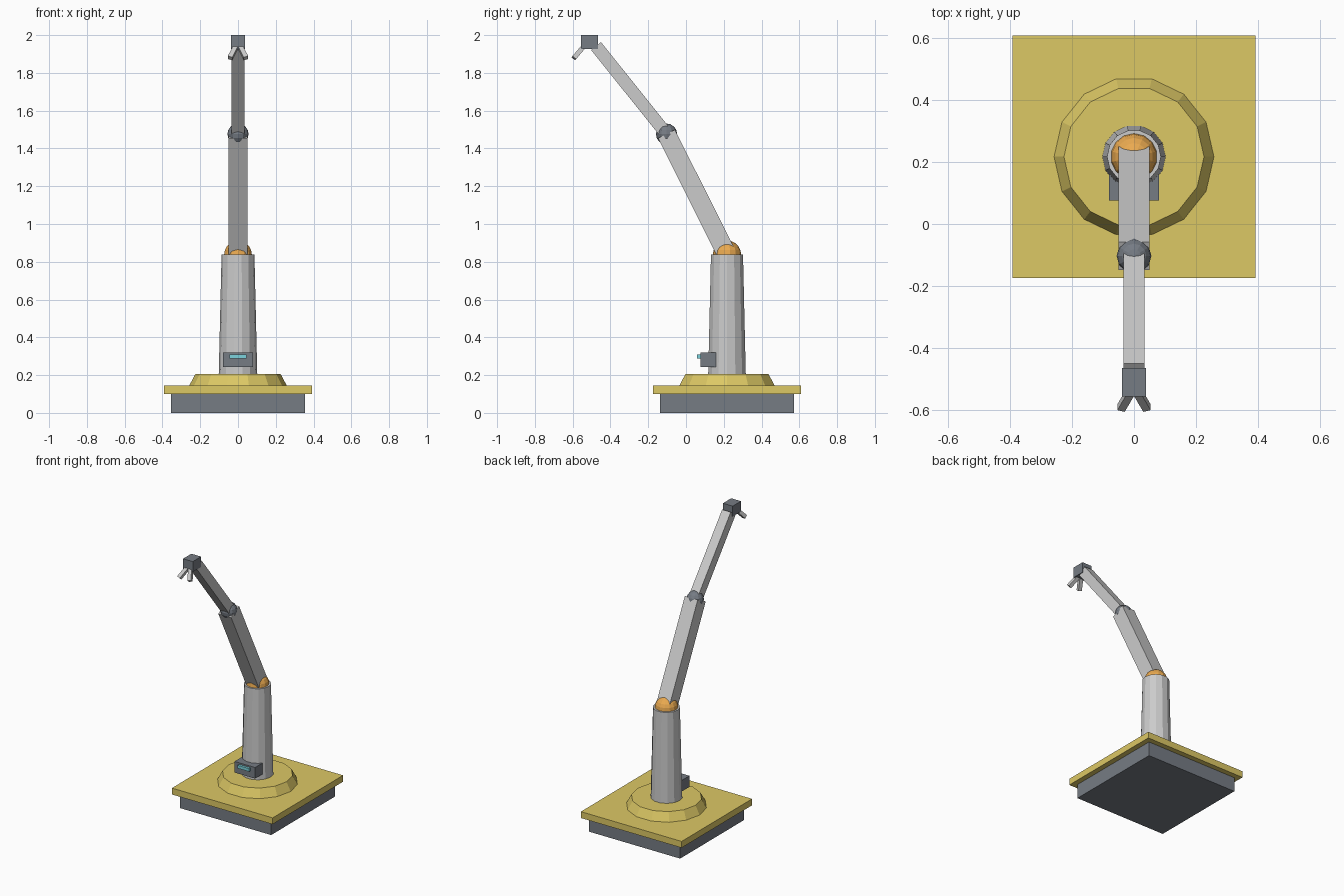
import bpy, math
from mathutils import Vector, Matrix

if "Cube" in bpy.data.objects:
    bpy.data.objects.remove(bpy.data.objects["Cube"])


def material(name, rgb):
    m = bpy.data.materials.new(name)
    m.diffuse_color = (*rgb, 1)
    m.use_nodes = True
    m.node_tree.nodes["Principled BSDF"].inputs["Base Color"].default_value = m.diffuse_color
    return m


YELLOW = material("yellow_paint", (0.72, 0.58, 0.13))
ORANGE = material("orange_joint", (0.82, 0.40, 0.08))
DARK = material("dark_metal", (0.18, 0.20, 0.23))
CYAN = material("cyan_display", (0.20, 0.65, 0.72))
CY = 0.217  # y of the base axis


def finish(name, mat):
    o = bpy.context.object
    o.name = name
    if mat:
        o.data.materials.append(mat)
    return o


def box(name, lo, hi, mat=None):
    lo, hi = Vector(lo), Vector(hi)
    bpy.ops.mesh.primitive_cube_add(size=1, location=(lo + hi) / 2)
    o = finish(name, mat)
    o.data.transform(Matrix.Diagonal((*(hi - lo), 1)))
    return o


def frustum(name, r1, r2, z0, z1, sides, mat=None):
    # half-step turn keeps the corners on the x axis
    bpy.ops.mesh.primitive_cone_add(vertices=sides, radius1=r1, radius2=r2, depth=z1 - z0,
                                    location=(0, CY, (z0 + z1) / 2),
                                    rotation=(0, 0, math.pi / sides))
    return finish(name, mat)


def ball(name, r, loc, segs, rings, mat):
    bpy.ops.mesh.primitive_uv_sphere_add(segments=segs, ring_count=rings, radius=r, location=loc)
    return finish(name, mat)


def beam(name, a, b, w, mat=None):
    # square bar from a to b, with one pair of sides facing along x
    a, b = Vector(a), Vector(b)
    z = (b - a).normalized()
    x = (Vector((1, 0, 0)) - z * z.x).normalized()
    y = z.cross(x)
    bpy.ops.mesh.primitive_cube_add(size=1)
    o = finish(name, mat)
    o.data.transform(Matrix.Diagonal((w, w, (b - a).length, 1)))
    rot = Matrix((x, y, z)).transposed().to_4x4()
    o.matrix_world = Matrix.Translation((a + b) / 2) @ rot
    return o


# base
box("base_block", (-0.355, CY - 0.355, 0), (0.355, CY + 0.355, 0.10), DARK)
box("base_plate", (-0.392, CY - 0.392, 0.10), (0.392, CY + 0.392, 0.145), YELLOW)
frustum("turntable", 0.258, 0.226, 0.145, 0.205, 14, YELLOW)

# column with control box
frustum("column", 0.102, 0.087, 0.205, 0.838, 14)
box("control_box", (-0.08, 0.076, 0.242), (0.08, 0.16, 0.32), DARK)
box("control_display", (-0.045, 0.059, 0.288), (0.045, 0.08, 0.309), CYAN)

# joints and arm
shoulder = (0, CY, 0.838)
elbow = (0, -0.103, 1.476)
wrist = (0, -0.476, 1.942)
ball("shoulder_joint", 0.075, shoulder, 14, 10, ORANGE)
beam("upper_arm", shoulder, elbow, 0.10)
ball("elbow_joint", 0.056, elbow, 12, 8, DARK)
beam("forearm", elbow, wrist, 0.067)

# gripper
box("gripper_head", (-0.038, -0.557, 1.927), (0.038, -0.465, 2.0), DARK)
for side, s in (("left", -1), ("right", 1)):
    beam("gripper_finger_" + side, (0.004 * s, -0.53, 1.953), (0.042 * s, -0.594, 1.878), 0.025)
